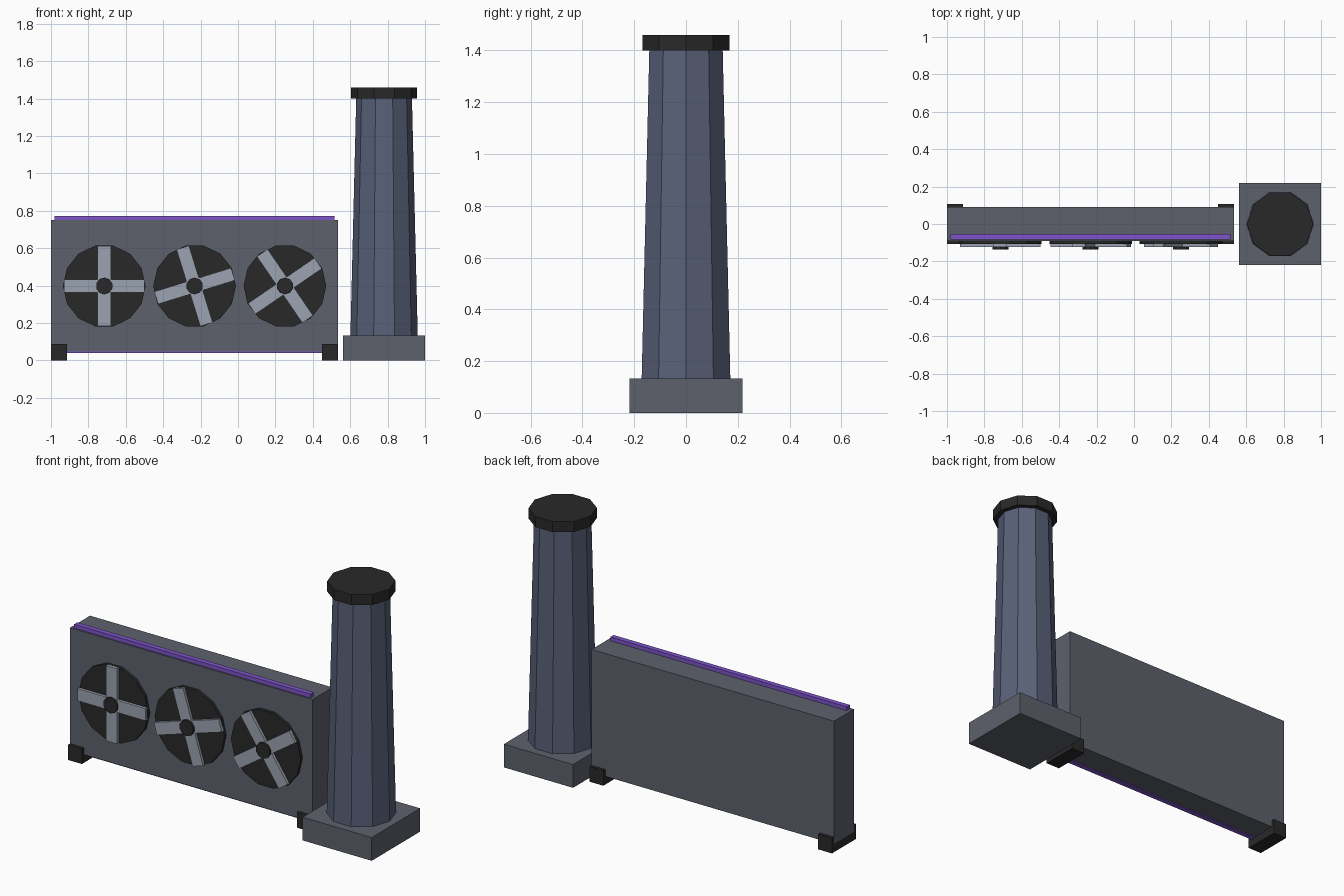
import bpy
from math import pi, sin, cos

if "Cube" in bpy.data.objects:
    bpy.data.objects.remove(bpy.data.objects["Cube"])


def material(name, rgb):
    m = bpy.data.materials.new(name)
    m.diffuse_color = (*rgb, 1)
    m.use_nodes = True
    m.node_tree.nodes["Principled BSDF"].inputs["Base Color"].default_value = m.diffuse_color
    return m


STEEL = material("steel", (0.11, 0.12, 0.15))
SLATE = material("slate", (0.10, 0.12, 0.19))
DARK = material("dark", (0.022, 0.022, 0.022))
BLADE = material("blade", (0.33, 0.37, 0.44))
PURPLE = material("purple", (0.21, 0.09, 0.60))


def box(name, lo, hi, mat, rot_y=0):
    centre = [(a + b) / 2 for a, b in zip(lo, hi)]
    bpy.ops.mesh.primitive_cube_add(size=1, location=centre)
    ob = bpy.context.object
    ob.name = name
    ob.scale = [b - a for a, b in zip(lo, hi)]
    ob.rotation_euler.y = rot_y
    ob.data.materials.append(mat)
    return ob


def prism(name, sides, r1, r2, depth, loc, mat, rot=(0, 0, 0)):
    bpy.ops.mesh.primitive_cone_add(vertices=sides, radius1=r1, radius2=r2,
                                    depth=depth, location=loc, rotation=rot)
    ob = bpy.context.object
    ob.name = name
    ob.data.materials.append(mat)
    return ob


# Radiator panel
X0, X1 = -1.0, 0.535
box("panel_body", (X0, -0.09, 0.047), (X1, 0.09, 0.75), STEEL)

# Light strips along the top and bottom front edges
box("top_strip", (-0.98, -0.082, 0.742), (0.516, -0.053, 0.772), PURPLE)
box("bottom_strip", (-0.98, -0.082, 0.041), (0.516, -0.053, 0.071), PURPLE)

# Feet
for side, x in (("left", X0), ("right", X1 - 0.087)):
    box(side + "_foot", (x, -0.108, 0), (x + 0.087, 0.108, 0.087), DARK)

# Three fans, each turned a little further
FZ, R = 0.398, 0.215
for i in range(3):
    fx = -0.715 + i * 0.483
    turn = -0.3 * i if i else 0
    prism(f"fan_{i}_disc", 14, 0.221, 0.221, 0.02, (fx, -0.097, FZ), DARK,
          (pi / 2, pi / 14, 0))
    for k in range(2):
        box(f"fan_{i}_blade_{k}", (fx - R, -0.123, FZ - 0.035),
            (fx + R, -0.106, FZ + 0.035), BLADE, turn + k * pi / 2)
    prism(f"fan_{i}_hub", 10, 0.045, 0.045, 0.035, (fx, -0.118, FZ), DARK,
          (pi / 2, 0, 0))

# Chimney stack: square base, tapered ten-sided column, cap
CX = 0.781
box("stack_base", (0.562, -0.219, 0), (1.0, 0.219, 0.133), STEEL)
prism("stack_column", 10, 0.180, 0.149, 1.27, (CX, 0, 0.768), SLATE, (0, 0, pi / 2))
prism("stack_cap", 10, 0.177, 0.177, 0.06, (CX, 0, 1.43), DARK, (0, 0, pi / 2))
